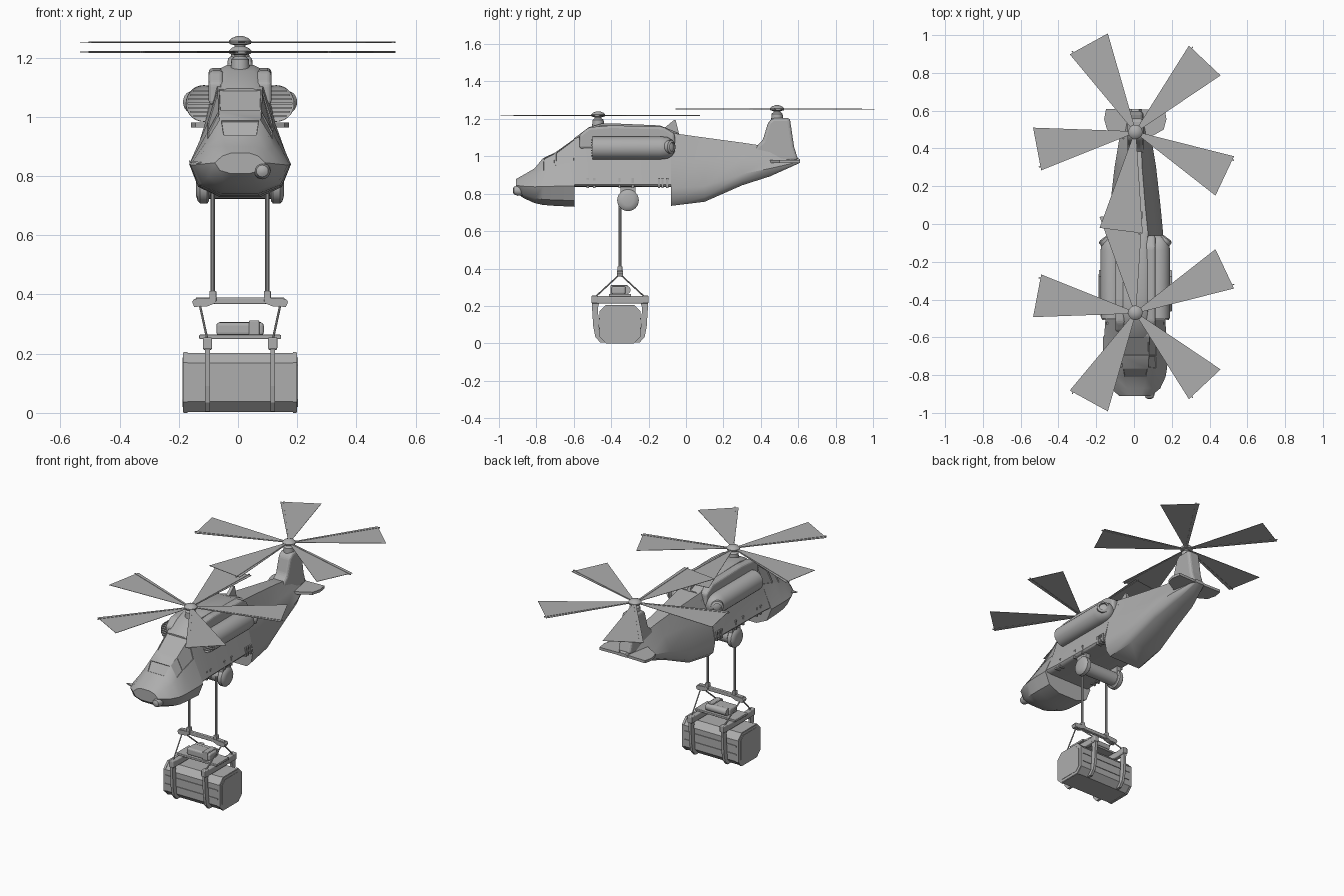
import bpy, bmesh
from math import sin, cos, pi, radians
from mathutils import Vector, Matrix

if "Cube" in bpy.data.objects:
    bpy.data.objects.remove(bpy.data.objects["Cube"])

# One dark grey paint for everything
paint = bpy.data.materials.new("dark_grey")
paint.diffuse_color = (.42, .42, .42, 1)
paint.use_nodes = True
paint.node_tree.nodes["Principled BSDF"].inputs["Base Color"].default_value = paint.diffuse_color

def finish(name, bm, smooth=None):
    bmesh.ops.recalc_face_normals(bm, faces=bm.faces)
    me = bpy.data.meshes.new(name)
    bm.to_mesh(me)
    bm.free()
    me.materials.append(paint)
    ob = bpy.data.objects.new(name, me)
    bpy.context.collection.objects.link(ob)
    if smooth:
        bpy.ops.object.select_all(action='DESELECT')
        ob.select_set(True)
        bpy.context.view_layer.objects.active = ob
        bpy.ops.object.shade_smooth_by_angle(angle=radians(smooth))
    ob.location.x = 0.007
    return ob

def loft(name, rings, smooth=None, panes=()):
    """Skin closed rings of points; panes = (ring, side) faces to inset as windows."""
    bm = bmesh.new()
    vs = [[bm.verts.new(p) for p in r] for r in rings]
    n = len(rings[0])
    fs = {}
    for i in range(len(vs) - 1):
        for j in range(n):
            k = (j + 1) % n
            fs[i, j] = bm.faces.new((vs[i][j], vs[i][k], vs[i + 1][k], vs[i + 1][j]))
    bm.faces.new(vs[0])
    bm.faces.new(vs[-1])
    bmesh.ops.recalc_face_normals(bm, faces=bm.faces)
    if panes:
        bmesh.ops.inset_individual(bm, faces=[fs[p] for p in panes], thickness=0.006, depth=0)
        bmesh.ops.inset_individual(bm, faces=[fs[p] for p in panes], thickness=0.002, depth=-0.004)
    return finish(name, bm, smooth)

def prism_x(name, prof, x0, x1, bevel=0):
    """Extrude a (y, z) profile along x."""
    ob = loft(name, [[(x, y, z) for y, z in prof] for x in (x0, x1)])
    if bevel:
        m = ob.modifiers.new("bevel", 'BEVEL')
        m.width, m.segments, m.limit_method = bevel, 3, 'ANGLE'
    return ob

def box(name, x, y, z, bevel=0):
    prof = [(y[0], z[0]), (y[1], z[0]), (y[1], z[1]), (y[0], z[1])]
    return prism_x(name, prof, x[0], x[1], bevel)

def lathe(name, origin, axis, prof, seg=24):
    """Revolve (distance along axis, radius) pairs round an axis."""
    q = Vector(axis).to_track_quat('Z', 'Y')
    o = Vector(origin)
    rings = [[o + q @ Vector((r * cos(2 * pi * i / seg), r * sin(2 * pi * i / seg), t))
              for i in range(seg)] for t, r in prof]
    return loft(name, rings, 35)

def rod(name, a, b, r, seg=10):
    d = Vector(b) - Vector(a)
    return lathe(name, a, d, [(0, r), (d.length, r)], seg)

def section(y, *half):
    """Mirrored hull section with a rounded bilge between bottom and chine."""
    (bx, bz), (cx, cz) = half[:2]
    half = (half[0], (bx + .7 * (cx - bx), bz + .3 * (cz - bz))) + half[1:]
    return [(x, y, z) for x, z in half] + [(-x, y, z) for x, z in reversed(half)]

# Fuselage in three lofts: bottom, chine, shoulder, roof at each station
loft("nose", [
    section(-.91, (.03, .808), (.085, .845), (.06, .868), (.03, .878)),
    section(-.87, (.05, .777), (.132, .84), (.09, .885), (.045, .90)),
    section(-.81, (.055, .75), (.16, .837), (.112, .90), (.06, .935)),
    section(-.765, (.06, .74), (.168, .838), (.112, .92), (.068, .99)),
    section(-.70, (.065, .735), (.172, .84), (.112, .945), (.072, 1.02)),
    section(-.595, (.07, .73), (.172, .84), (.112, .975), (.075, 1.095)),
], 40, panes=[(2, 4), (3, 3), (3, 5), (4, 3), (4, 4), (4, 5)])
loft("mid_hull", [
    section(-.595, (.13, .835), (.165, .85), (.112, .975), (.075, 1.095)),
    section(-.50, (.13, .835), (.158, .85), (.118, .98), (.085, 1.125)),
    section(-.08, (.13, .835), (.15, .85), (.118, .98), (.07, 1.125))], 40)
loft("tail_hull", [
    section(-.08, (.11, .735), (.15, .83), (.118, .98), (.07, 1.125)),
    section(.10, (.095, .757), (.133, .84), (.092, .985), (.052, 1.10)),
    section(.30, (.075, .845), (.11, .905), (.07, .99), (.036, 1.073)),
    section(.45, (.055, .893), (.085, .935), (.055, .99), (.03, 1.05)),
    section(.61, (.025, .965), (.035, .972), (.03, .98), (.02, .985))], 40)

# Nose sensor ball and side vane
lathe("nose_sensor", (.075, -.92, .817), (0, 1, 0),
      [(-.006, .008), (0, .02), (.02, .028), (.05, .026), (.09, .018)], 16)
loft("nose_vane", [[(-.09, -.87, z), (-.09, -.80, z), (-.172, -.85, z + .01)] for z in (.836, .842)])

# Rotor pylon cowl, side cowls and dorsal fin
pylon = [(-.60, 1.095), (-.52, 1.155), (-.45, 1.175), (-.37, 1.175), (-.14, 1.165), (-.04, 1.125)]
loft("rotor_pylon", [section(y, (.09, 1.03), (.082, z - .05), (.065, z - .01), (.045, z)) for y, z in pylon], 35)
cowl = [(-.57, 1.04), (-.06, 1.04), (-.06, 1.12), (-.12, 1.158), (-.40, 1.165), (-.52, 1.155), (-.57, 1.115)]
for s in (-1, 1):
    prism_x("engine_cowl", cowl, s * .055, s * .106, .014)
prism_x("dorsal_fin", [(-.13, 1.14), (-.065, 1.193), (-.055, 1.193), (-.035, 1.11)], -.01, .01)

# Engine nacelles with slatted intakes and exhausts
for s in (-1, 1):
    lathe("engine_nacelle", (s * .122, -.50, 1.045), (0, 1, 0),
          [(.006, .05), (0, .061), (.36, .062), (.40, .057), (.425, .044), (.44, .02)], 28)
    for i in range(-3, 4):
        z = 1.045 + i * .014
        w = (.055 ** 2 - (i * .014) ** 2) ** .5
        box("intake_slat", (s * .122 - w, s * .122 + w), (-.508, -.49), (z - .003, z + .003))
    lathe("exhaust", (s * .125, -.13, 1.05), (s * .6, .8, 0),
          [(0, .036), (.065, .036), (.072, .024), (.04, .02)], 20)

# Hull side frames along the belly
for s in (-1, 1):
    for y in (-.525, -.49, -.355, -.285, -.145, -.125, -.10):
        box("hull_frame", (s * .12, s * .152), (y - .006, y + .006), (.83, .885))

# Tail pylon and stabilisers
fin = [(.35, 1.03), (.41, 1.085), (.44, 1.185), (.465, 1.205), (.555, 1.205), (.578, 1.05), (.60, .98), (.42, .95)]
prism_x("tail_pylon", fin, -.042, .042, .02)
for s in (-1, 1):
    plan = [(0, .415), (0, .605), (.155, .61), (.165, .555), (.15, .50)]
    loft("stabiliser", [[(s * x, y, z) for x, y in plan] for z in (.964, .98)])

# Belly winch drum with end pods
rod("winch_drum", (-.12, -.31, .765), (.12, -.31, .765), .042, 24)
for s in (-1, 1):
    lathe("winch_pod", (s * .105, -.31, .765), (s, 0, 0),
          [(0, .05), (.006, .058), (.03, .058), (.038, .05), (.044, .03)])
    box("winch_bracket", (s * .105, s * .135), (-.35, -.27), (.76, .845))

# Rotors: five thin tapered blades each, rear one mirrored
blade = [(.03, -.01), (.525, -.118), (.53, .112), (.03, .01)]
spar = [(.02, -.005), (.535, -.102), (.535, -.096), (.02, .005)]
def rotor(label, y, z, base, flip):
    for k in range(5):
        rot = (Matrix.Translation((0, y, z)) @ Matrix.Diagonal((1, flip, 1, 1))
               @ Matrix.Rotation(radians(26.5 + 72 * k), 4, 'Z'))
        for part, pts, t in (("blade", blade, .001), ("spar", spar, .003)):
            loft(label + "_" + part, [[rot @ Vector((a, b, d)) for a, b in pts] for d in (-t, t)])
    h = z - base
    lathe(label + "_mast", (0, y, base), (0, 0, 1), [(0, .032), (h - .025, .03), (h - .015, .018), (h, .018)], 16)
    lathe(label + "_hub", (0, y, z), (0, 0, 1),
          [(-.01, .02), (-.006, .036), (.004, .038), (.014, .028), (.021, .01)], 20)
rotor("front_rotor", -.47, 1.219, 1.16, 1)
rotor("rear_rotor", .487, 1.252, 1.19, -1)

# Hoist cables and spreader bar
C = -.353
box("spreader_bar", (-.15, .15), (C - .011, C + .011), (.368, .39), .004)
tip = [(.08, .39), (.155, .385), (.162, .375), (.155, .358), (.11, .36), (.085, .37)]
for s in (-1, 1):
    rod("hoist_cable", (s * .092, C, .77), (s * .092, C, .38), .0075)
    box("cable_socket", (s * .08, s * .104), (C - .014, C + .014), (.375, .412), .004)
    loft("spreader_end", [[(s * a, y, z) for a, z in tip] for y in (C - .016, C + .016)])
    for t in (-1, 1):
        rod("sling", (s * .137, C, .37), (s * .111, C + t * .13, .25), .004, 8)

# Container: chamfered body, ribs and end frames
def octagon(w, z0, z1, c):
    right = [(w - c, z0), (w, z0 + c), (w, z1 - c), (w - c, z1)]
    return [(C + a, z) for a, z in right] + [(C - a, z) for a, z in reversed(right)]
prism_x("container", octagon(.108, .003, .203, .035), -.193, .193)
for s in (-1, 1):
    prism_x("container_end_frame", octagon(.110, 0, .206, .036), s * .178, s * .191)
    prism_x("container_end_panel", octagon(.088, .02, .187, .025), s * .18, s * .195)
    for z in (.08, .132):
        box("side_rib", (-.18, .18), (C + s * .105, C + s * .112), (z - .004, z + .004))

# Lifting frame with clamp claws
claw = [(.102, .25), (.15, .25), (.15, .20), (.143, .09), (.132, .035), (.105, .004), (.075, .004),
        (.105, .035), (.113, .09), (.118, .19)]
for s in (-1, 1):
    box("frame_beam", (s * .095, s * .125), (C - .15, C + .15), (.212, .252), .006)
    for t in (-1, 1):
        prism_x("clamp_claw", [(C + t * a, z) for a, z in claw], s * .102, s * .118)
        box("clamp_joint", (s * .094, s * .126), (C + t * .118, C + t * .153), (.215, .255), .005)
box("frame_plate", (-.138, .138), (C - .06, C + .06), (.25, .264), .003)
box("power_unit", (-.08, .08), (C - .045, C + .03), (.262, .305), .01)
rod("power_cylinder", (-.07, C + .035, .285), (.07, C + .035, .285), .022, 16)
box("power_box", (.03, .065), (C - .05, C + .04), (.262, .312), .004)
